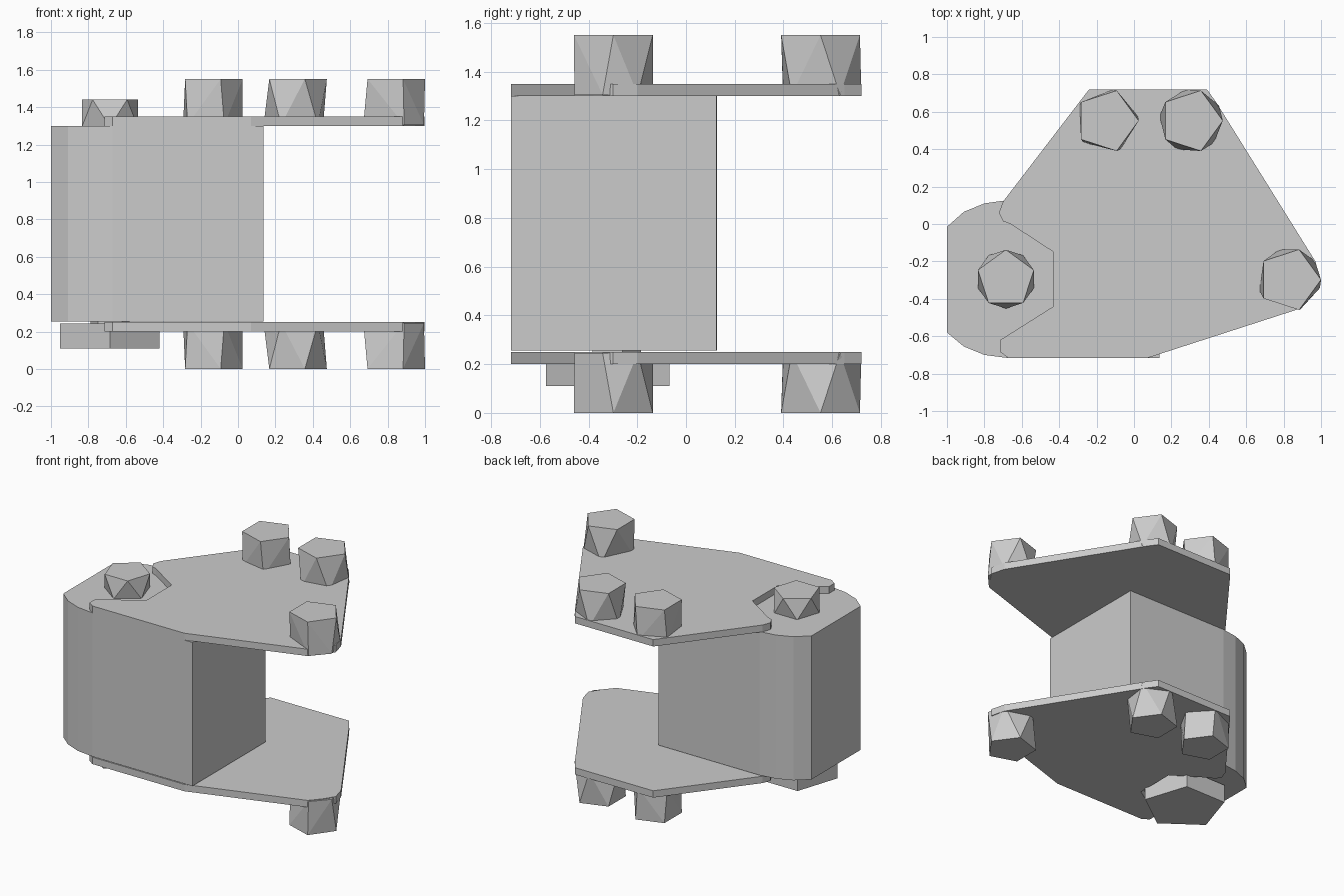
import bpy, bmesh
from math import radians, cos, sin

if "Cube" in bpy.data.objects:
    bpy.data.objects.remove(bpy.data.objects["Cube"])

MID = 0.775  # mirror height of the bracket


def make_object(name, bm):
    bmesh.ops.recalc_face_normals(bm, faces=bm.faces)
    mesh = bpy.data.meshes.new(name)
    bm.to_mesh(mesh)
    bm.free()
    obj = bpy.data.objects.new(name, mesh)
    bpy.context.collection.objects.link(obj)
    return obj


def extrude_profile(name, pts, z0, z1):
    bm = bmesh.new()
    face = bm.faces.new([bm.verts.new((x, y, z0)) for x, y in pts])
    ext = bmesh.ops.extrude_face_region(bm, geom=[face])
    verts = [v for v in ext["geom"] if isinstance(v, bmesh.types.BMVert)]
    bmesh.ops.translate(bm, verts=verts, vec=(0, 0, z1 - z0))
    return make_object(name, bm)


def ring(cx, cy, r, angles):
    return [(cx + r * cos(radians(a)), cy + r * sin(radians(a))) for a in angles]


def five(start):
    return [start + 72 * i for i in range(5)]


def bolt_head(name, cx, cy, r, top_angles, base_angles, z_base, z_top):
    # twisted low-poly head: hull between two rings
    bm = bmesh.new()
    for angles, z in ((top_angles, z_top), (base_angles, z_base)):
        for x, y in ring(cx, cy, r, angles):
            bm.verts.new((x, y, z))
    bmesh.ops.convex_hull(bm, input=bm.verts)
    return make_object(name, bm)


# central block with rounded outer corners
block = [(-1, -0.015), (-0.91, 0.065), (-0.80, 0.11), (-0.68, 0.127), (0.135, 0.125),
         (0.135, -0.717), (-0.67, -0.717), (-0.80, -0.70), (-0.91, -0.655), (-1, -0.58)]
extrude_profile("central_block", block, 0.255, 1.30)

# upper and lower notched plates
plate = [(-0.24, 0.72), (0.39, 0.72), (0.44, 0.65), (0.97, -0.20), (0.997, -0.30),
         (0.945, -0.38), (0.88, -0.455), (0.07, -0.717), (-0.67, -0.717), (-0.715, -0.685),
         (-0.715, -0.62), (-0.43, -0.44), (-0.43, -0.15), (-0.66, 0.0),
         (-0.70, 0.015), (-0.722, 0.06), (-0.70, 0.12)]
extrude_profile("upper_plate", plate, 1.30, 1.35)
extrude_profile("lower_plate", plate, 0.20, 0.25)

# plate bolts, mirrored above and below
bolts = [("back_left_bolt", -0.145, 0.552, five(7)),
         ("back_right_bolt", 0.305, 0.552, five(28)),
         ("side_bolt", 0.83, -0.298, [36, 108, 200, 290, 345])]
for name, cx, cy, base in bolts:
    for level, z0, z1 in (("upper", 1.305, 1.55), ("lower", 2 * MID - 1.305, 0.0)):
        bolt_head(f"{level}_{name}", cx, cy, 0.17, five(0), base, z0, z1)

# pivot bolt through the block, with its nut underneath
px, py = -0.685, -0.295
bolt_head("pivot_bolt_head", px, py, 0.157, five(90), five(54), 1.295, 1.44)
extrude_profile("pivot_shank", ring(px, py, 0.11, five(90)), 0.20, 1.295)
extrude_profile("pivot_nut", ring(px, py, 0.28, five(-90)), 0.11, 0.243)
